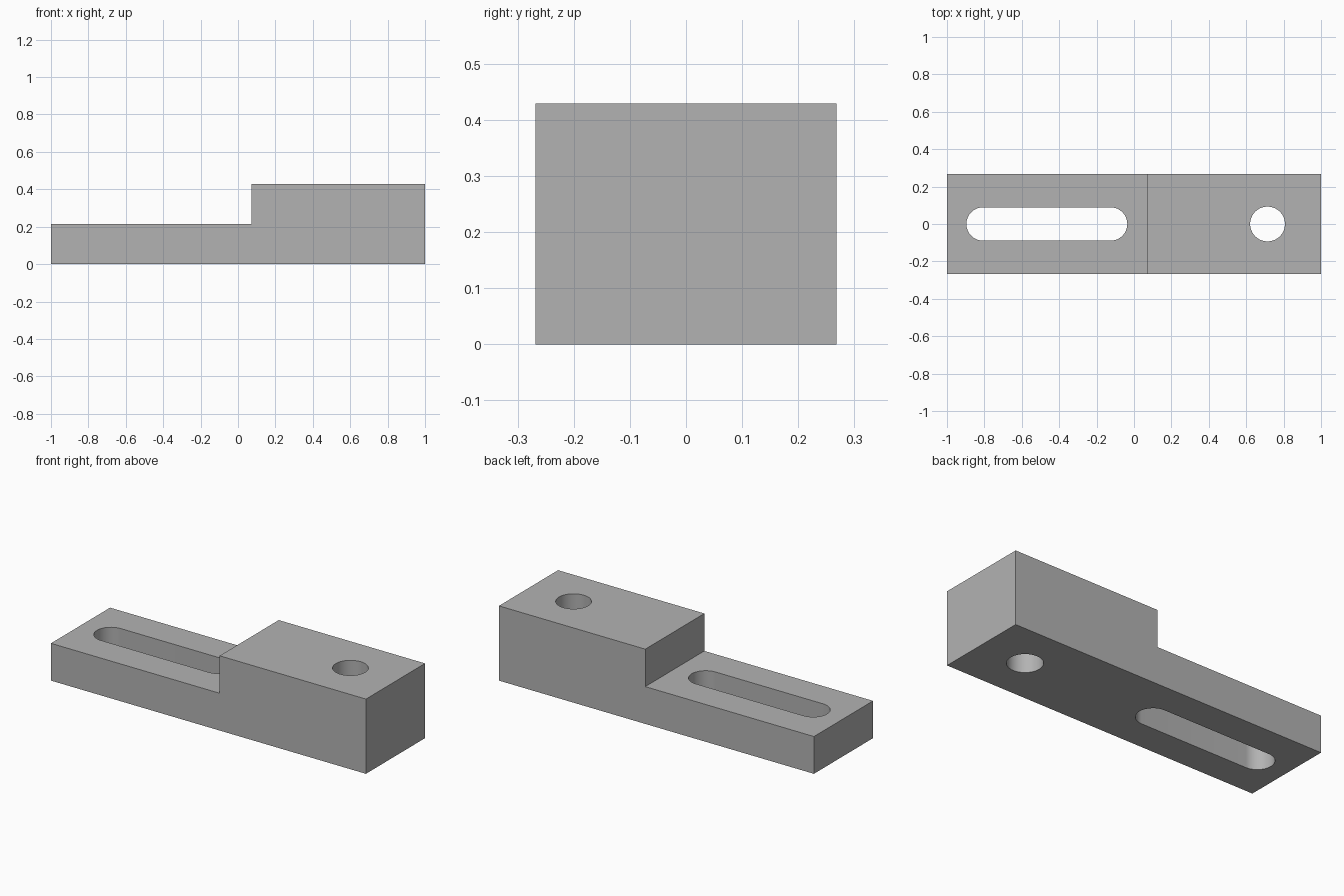
import bpy
import bmesh
from math import cos, sin, pi, radians
from mathutils import Vector

if "Cube" in bpy.data.objects:
    bpy.data.objects.remove(bpy.data.objects["Cube"], do_unlink=True)

LENGTH, WIDTH = 2.0, 0.536
LOW, HIGH, STEP_X = 0.214, 0.429, 0.071

grey = bpy.data.materials.new("plain_grey")
grey.use_nodes = True
colour = (0.45, 0.45, 0.45, 1)
grey.diffuse_color = colour
grey.node_tree.nodes["Principled BSDF"].inputs["Base Color"].default_value = colour


def extrude_outline(name, points, direction):
    """Closed outline swept along a direction into a solid."""
    bm = bmesh.new()
    face = bm.faces.new([bm.verts.new(p) for p in points])
    swept = bmesh.ops.extrude_face_region(bm, geom=[face])["geom"]
    verts = [g for g in swept if isinstance(g, bmesh.types.BMVert)]
    bmesh.ops.translate(bm, verts=verts, vec=Vector(direction))
    bmesh.ops.recalc_face_normals(bm, faces=bm.faces)
    mesh = bpy.data.meshes.new(name)
    bm.to_mesh(mesh)
    bm.free()
    mesh.materials.append(grey)
    obj = bpy.data.objects.new(name, mesh)
    bpy.context.collection.objects.link(obj)
    return obj


def round_cutter(name, x_left, x_right, radius, steps=32):
    """Vertical cutter: a cylinder, or a slot when the end centres differ."""
    ends = [(x_right, -pi / 2), (x_left, pi / 2)]
    same = x_left == x_right
    points = [(x + radius * cos(start + pi * i / steps),
               radius * sin(start + pi * i / steps), -0.1)
              for x, start in ends for i in range(steps if same else steps + 1)]
    cutter = extrude_outline(name, points, (0, 0, HIGH + 0.2))
    cutter.hide_render = True
    return cutter


# Stepped block: side profile swept across the width
half = LENGTH / 2
profile = [(-half, 0), (half, 0), (half, HIGH),
           (STEP_X, HIGH), (STEP_X, LOW), (-half, LOW)]
block = extrude_outline("stepped_clamp_block",
                        [(x, -WIDTH / 2, z) for x, z in profile], (0, WIDTH, 0))

# Through slot in the low arm, bolt hole in the tall end
cutters = [round_cutter("slot_cutter", -0.807, -0.125, 0.089),
           round_cutter("bolt_hole_cutter", 0.714, 0.714, 0.093)]
bpy.context.view_layer.objects.active = block
for cutter in cutters:
    mod = block.modifiers.new(cutter.name, 'BOOLEAN')
    mod.operation = 'DIFFERENCE'
    mod.solver = 'EXACT'
    mod.object = cutter
    bpy.ops.object.modifier_apply(modifier=mod.name)
    bpy.data.objects.remove(cutter, do_unlink=True)

# Smooth bores, sharp block edges
bpy.ops.object.select_all(action='DESELECT')
block.select_set(True)
bpy.ops.object.shade_smooth_by_angle(angle=radians(30))
